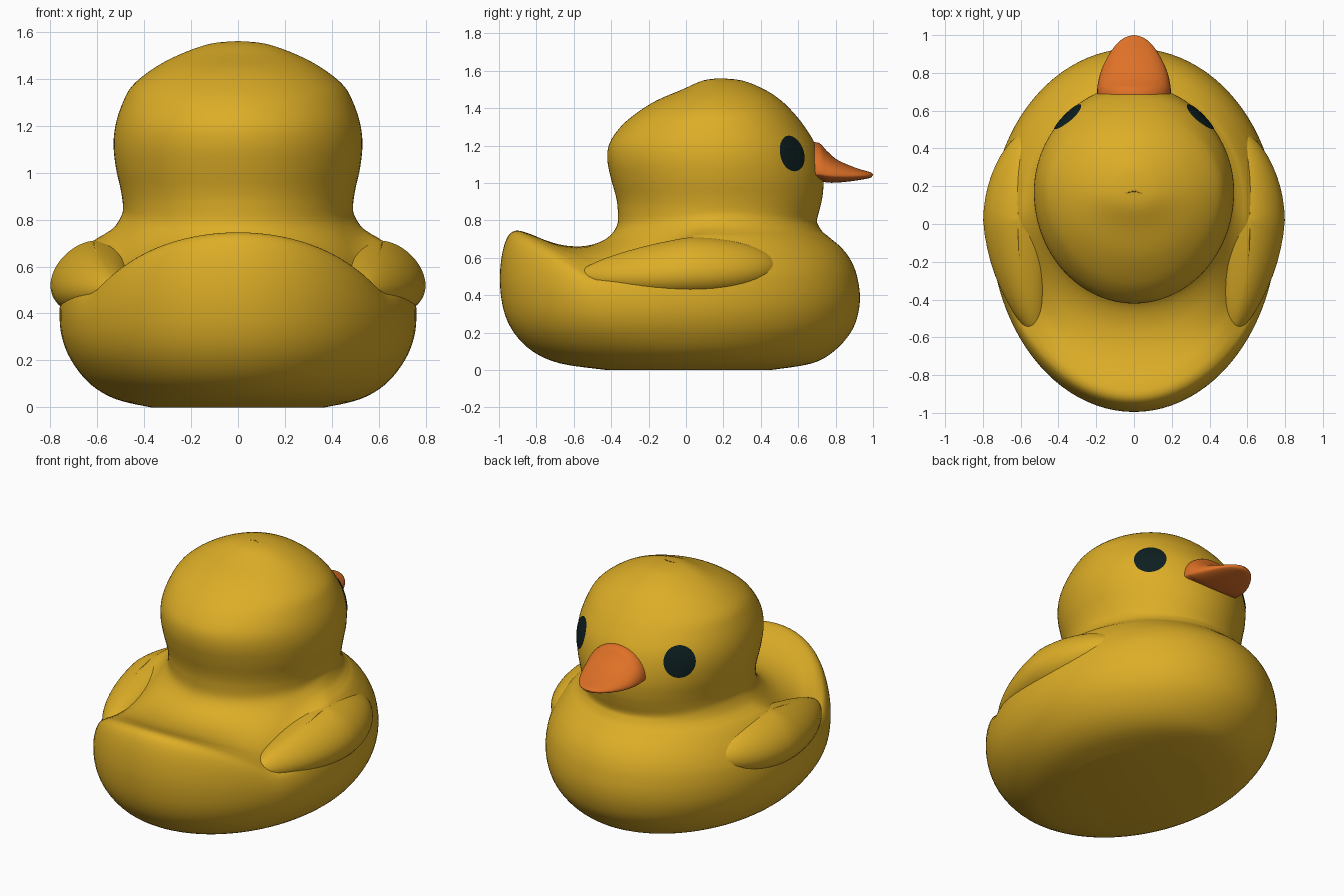
import bpy, bmesh, math
from mathutils import Vector
from mathutils.bvhtree import BVHTree

if "Cube" in bpy.data.objects:
    bpy.data.objects.remove(bpy.data.objects["Cube"])


def material(name, rgb):
    m = bpy.data.materials.new(name)
    m.diffuse_color = (*rgb, 1)
    m.use_nodes = True
    m.node_tree.nodes["Principled BSDF"].inputs["Base Color"].default_value = m.diffuse_color
    return m


YELLOW = material("duck yellow", (0.72, 0.42, 0.02))
ORANGE = material("beak orange", (0.74, 0.165, 0.02))
BLACK = material("eye black", (0.004, 0.013, 0.014))


def finish(name, bm, mat):
    bmesh.ops.remove_doubles(bm, verts=bm.verts, dist=0.0002)
    bmesh.ops.recalc_face_normals(bm, faces=bm.faces)
    me = bpy.data.meshes.new(name)
    bm.to_mesh(me)
    bm.free()
    me.materials.append(mat)
    me.polygons.foreach_set("use_smooth", [True] * len(me.polygons))
    ob = bpy.data.objects.new(name, me)
    bpy.context.collection.objects.link(ob)
    return ob


def refine(rows, steps):
    # Catmull-Rom interpolation between table rows
    out = []
    for i in range(len(rows) - 1):
        p0, p1, p2 = rows[max(i - 1, 0)], rows[i], rows[i + 1]
        p3 = rows[min(i + 2, len(rows) - 1)]
        for s in range(steps):
            t = s / steps
            out.append([b + 0.5 * t * (c - a + t * (2*a - 5*b + 4*c - d + t * (3*b - a - 3*c + d)))
                        for a, b, c, d in zip(p0, p1, p2, p3)])
    return out + [list(rows[-1])]


def loft(bm, rings):
    vs = [[bm.verts.new(p) for p in r] for r in rings]
    n = len(vs[0])
    for a, b in zip(vs, vs[1:]):
        for i in range(n):
            j = (i + 1) % n
            bm.faces.new((a[i], a[j], b[j], b[i]))
    return vs


# Body rows: half width, back y, front y, centre y, then z at front, side, back corner, back
BODY = [
    (0.37, -0.42, 0.45, 0, 0.0, 0.0, 0.0, 0.0),
    (0.52, -0.67, 0.67, 0, 0.035, 0.035, 0.035, 0.035),
    (0.63, -0.82, 0.79, 0, 0.10, 0.10, 0.10, 0.10),
    (0.71, -0.92, 0.88, 0, 0.20, 0.20, 0.19, 0.20),
    (0.75, -0.975, 0.92, 0, 0.30, 0.30, 0.28, 0.32),
    (0.76, -0.995, 0.93, 0, 0.40, 0.40, 0.37, 0.47),
    (0.75, -0.985, 0.915, 0, 0.50, 0.49, 0.44, 0.61),
    (0.73, -0.955, 0.89, 0, 0.57, 0.55, 0.48, 0.71),
    (0.70, -0.91, 0.86, 0, 0.62, 0.61, 0.495, 0.745),
    (0.67, -0.84, 0.825, 0.02, 0.66, 0.65, 0.51, 0.73),
    (0.635, -0.74, 0.79, 0.05, 0.69, 0.69, 0.54, 0.69),
    (0.60, -0.64, 0.76, 0.08, 0.715, 0.72, 0.59, 0.665),
    (0.565, -0.53, 0.73, 0.11, 0.74, 0.74, 0.65, 0.665),
    (0.525, -0.43, 0.71, 0.14, 0.77, 0.77, 0.72, 0.70),
    (0.495, -0.37, 0.70, 0.17, 0.80, 0.82, 0.79, 0.77),
]
# Head rows: half width, back y, front y, z
HEAD = [
    (0.49, -0.365, 0.715, 0.86), (0.50, -0.375, 0.73, 0.93),
    (0.52, -0.40, 0.735, 1.02), (0.53, -0.42, 0.72, 1.12),
    (0.52, -0.41, 0.69, 1.21), (0.49, -0.35, 0.635, 1.30),
    (0.45, -0.27, 0.58, 1.37), (0.365, -0.16, 0.51, 1.44),
    (0.255, -0.02, 0.42, 1.50), (0.12, 0.09, 0.30, 1.548),
    (0.0005, 0.18, 0.181, 1.56),
]
rows = refine(BODY + [(w, b, f, 0.17, z, z, z, z) for w, b, f, z in HEAD], 4)


def body_point(row, a):
    w, yb, yf, cy, zf, zs, zm, zb = row
    s = math.sin(a)
    deg = math.degrees(math.asin(max(-1, min(1, s))))
    if deg >= 0:
        t = deg / 90
        z = zs + (zf - zs) * t * t * (3 - 2 * t)
    elif deg > -32:
        t = -deg / 32
        z = zs + (zm - zs) * t * t * (3 - 2 * t)
    else:
        t = 1 - (1 - (-deg - 32) / 58) ** 2
        z = zm + (zb - zm) * t
    y = cy + (yf - cy if s > 0 else cy - yb) * s
    return (w * math.cos(a), y, max(z, 0))


# Body and head in one skin
N = 96
bm = bmesh.new()
vs = loft(bm, [[body_point(r, 2 * math.pi * i / N) for i in range(N)] for r in rows])
bm.faces.new(list(reversed(vs[0])))
body = finish("body_and_head", bm, YELLOW)
tree = BVHTree.FromPolygons([v.co for v in body.data.vertices],
                            [p.vertices[:] for p in body.data.polygons])

# Wings: teardrops that follow the curve of the flanks
for side, label in ((1, "right"), (-1, "left")):
    bm = bmesh.new()
    bmesh.ops.create_uvsphere(bm, u_segments=48, v_segments=32, radius=1)
    for v in bm.verts:
        x, y, z = v.co
        back = max(-y, 0)
        k = 1 - 0.25 * back
        yy = 0.02 + y * (0.48 if y > 0 else 0.60)
        zz = 0.55 + z * 0.16 * k - 0.05 * back
        xx = 0.615 + x * 0.18 * k - 0.28 * yy * yy - 0.12 * z * abs(x)**0.5 * 0.3
        v.co = (side * xx, yy, zz)
    finish(label + "_wing", bm, YELLOW)

# Beak rows: y, half width, edge z, top z, bottom z
BEAK = [
    (0.64, 0.195, 1.05, 1.22, 1.02), (0.71, 0.195, 1.05, 1.215, 1.015),
    (0.75, 0.19, 1.045, 1.175, 1.003), (0.80, 0.178, 1.04, 1.13, 1.002),
    (0.86, 0.153, 1.037, 1.10, 1.007), (0.92, 0.118, 1.038, 1.077, 1.015),
    (0.965, 0.08, 1.04, 1.064, 1.023), (0.99, 0.042, 1.043, 1.056, 1.03),
    (1.0, 0.0005, 1.045, 1.046, 1.044),
]


def beak_point(r, a):
    y, w, zm, zt, zb = r
    s = math.sin(a)
    return (w * math.cos(a), y, zm + (zt - zm if s > 0 else zm - zb) * s)


bm = bmesh.new()
loft(bm, [[beak_point(r, 2 * math.pi * i / 48) for i in range(48)] for r in refine(BEAK, 3)])
finish("beak", bm, ORANGE)

# Eyes: thin round patches laid on the head
for side, label in ((1, "right"), (-1, "left")):
    out = Vector((side * 0.69, 0.72, 0)).normalized()
    across = Vector((-out.y, out.x, 0))
    rings = []
    for k in range(7):
        ring = []
        for i in range(40):
            a = 2 * math.pi * i / 40
            rad = 0.0952 * max(k, 0.01) / 6
            p = (Vector((side * 0.345, 0.56, 1.158)) + across * rad * math.cos(a)
                 + Vector((0, 0, rad * math.sin(a))))
            hit, normal, _, _ = tree.ray_cast(p + out, -out)
            ring.append((hit or p) + out * 0.005)
        rings.append(ring)
    bm = bmesh.new()
    loft(bm, rings)
    eye = finish(label + "_eye", bm, BLACK)
    # keep the open patch facing outward
    if eye.data.polygons[len(eye.data.polygons) // 2].normal.dot(out) < 0:
        eye.data.flip_normals()
